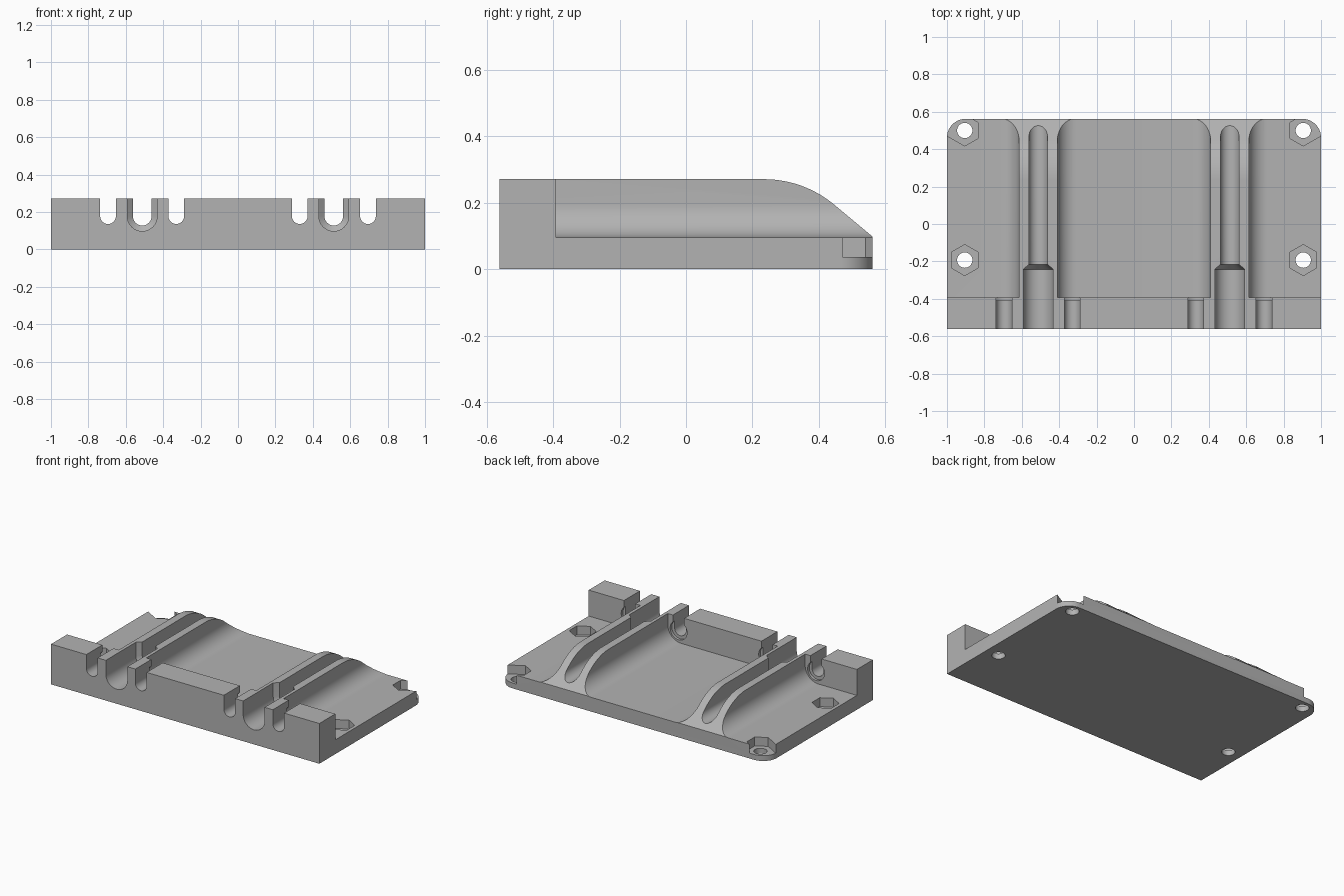
import bpy, bmesh
from math import sin, cos, pi, radians
from mathutils import Vector

if "Cube" in bpy.data.objects:
    bpy.data.objects.remove(bpy.data.objects["Cube"])

LENGTH, HEIGHT, FLOOR, WALL = 0.562, 0.271, 0.096, -0.392
RAIL, HALF, FILLET, BORE = 0.512, 0.102, 0.1, 0.178

grey = bpy.data.materials.new("light_grey")
grey.use_nodes = True
COLOUR = (0.45, 0.45, 0.45, 1)
grey.diffuse_color = COLOUR
grey.node_tree.nodes["Principled BSDF"].inputs["Base Color"].default_value = COLOUR


def loft(name, sections):
    """Solid skinned through rings of matching 3D points."""
    bm = bmesh.new()
    rings = [[bm.verts.new(p) for p in ring] for ring in sections]
    n = len(rings[0])
    bm.faces.new(rings[0])
    bm.faces.new(rings[-1])
    for a, b in zip(rings, rings[1:]):
        for i in range(n):
            j = (i + 1) % n
            bm.faces.new((a[i], a[j], b[j], b[i]))
    bmesh.ops.recalc_face_normals(bm, faces=bm.faces)
    mesh = bpy.data.meshes.new(name)
    bm.to_mesh(mesh)
    bm.free()
    mesh.materials.append(grey)
    obj = bpy.data.objects.new(name, mesh)
    bpy.context.collection.objects.link(obj)
    return obj


def prism(name, points, axis, start, end):
    """Extrude a 2D outline along one axis."""
    place = {"x": lambda u, v, w: (w, u, v),
             "y": lambda u, v, w: (u, w, v),
             "z": lambda u, v, w: (u, v, w)}[axis]
    return loft(name, [[place(u, v, w) for u, v in points] for w in (start, end)])


def arc(cx, cy, r, a0, a1, steps=16):
    angles = [radians(a0 + (a1 - a0) * i / steps) for i in range(steps + 1)]
    return [(cx + r * cos(a), cy + r * sin(a)) for a in angles]


def slot(x, r):
    """U-shaped outline, open at the top."""
    return [(x - r, 0.4)] + arc(x, BORE, r, 180, 360) + [(x + r, 0.4)]


def circle(x, y, r):
    return arc(x, y, r, 0, 360, 32)[:-1]


# Block with rounded back corners
r = 0.1
outline = [(-1, -LENGTH), (1, -LENGTH)]
outline += arc(1 - r, LENGTH - r, r, 0, 90) + arc(r - 1, LENGTH - r, r, 90, 180)
body = prism("cable_tray", outline, "z", 0, HEIGHT)
cutters = []


def cut(*args):
    cutters.append(prism("cutter", *args))


# Centre pocket with filleted sides
inner = RAIL - HALF
bottom = FLOOR + FILLET
cut([(-inner, 0.4)] + arc(FILLET - inner, bottom, FILLET, 180, 270)
    + arc(inner - FILLET, bottom, FILLET, 270, 360) + [(inner, 0.4)], "y", WALL, 0.7)

for s in (-1, 1):
    # Outer pocket
    outer = RAIL + HALF
    side = [(outer, 0.4)] + arc(outer + FILLET, bottom, FILLET, 180, 270) + [(1.1, FLOOR), (1.1, 0.4)]
    cut([(s * x, z) for x, z in side], "y", WALL, 0.7)

    # Stepped groove along the rail
    steps = ((-0.7, 0.08), (-0.242, 0.08), (-0.217, 0.05), (0.7, 0.05))
    cutters.append(loft("cutter", [[(x, y, z) for x, z in slot(s * RAIL, rad)] for y, rad in steps]))

    # Small wall slots with a shallow round recess inside
    for x in (0.33, 0.695):
        cut(slot(s * x, 0.042), "y", -0.7, WALL + 0.01)
        cut(circle(s * x, BORE, 0.063), "y", WALL - 0.018, WALL + 0.01)

    # Screw holes with hexagonal nut pockets, the back ones open to the corner
    for y in (-0.193, 0.5):
        cut(circle(s * 0.905, y, 0.041), "z", -0.1, 0.4)
        hexagon = arc(0.905, y, 0.083, 90, 390, 5)
        if y > 0:
            hexagon = hexagon[:4] + [(1.05, 0.5), (1.05, 0.65)]
        cut([(s * u, v) for u, v in hexagon], "z", 0.036, 0.4)

# Rail tops curving down to the back edge
bend = 0.33
slope = arc(0.235, HEIGHT - bend, bend, 90, 51, 14)
cut([(0.235, 0.4)] + slope + [(LENGTH, FLOOR + 0.002), (0.7, FLOOR + 0.002), (0.7, 0.4)], "x", -1.2, 1.2)

# Apply the cuts
bpy.context.view_layer.objects.active = body
for cutter in cutters:
    cutter.hide_render = True
    mod = body.modifiers.new("cut", "BOOLEAN")
    mod.operation = "DIFFERENCE"
    mod.solver = "EXACT"
    mod.object = cutter
    bpy.ops.object.modifier_apply(modifier=mod.name)
    bpy.data.objects.remove(cutter)

bpy.ops.object.select_all(action="DESELECT")
body.select_set(True)
bpy.ops.object.shade_smooth_by_angle(angle=radians(25))
